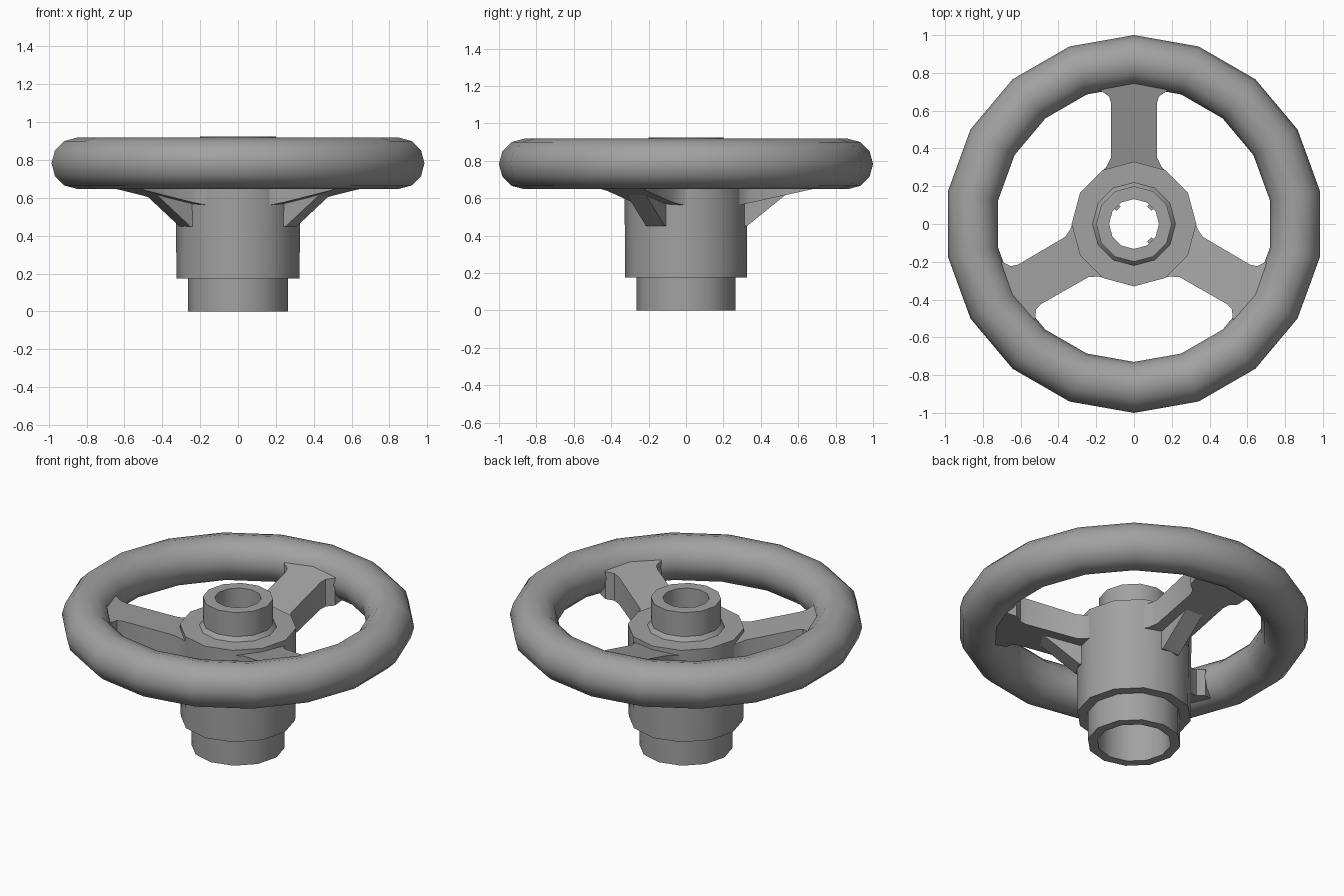
import bpy, bmesh, math
from mathutils import Matrix, Vector

cube = bpy.data.objects.get("Cube")
if cube:
    bpy.data.objects.remove(cube, do_unlink=True)

grey = bpy.data.materials.new("plain grey")
grey.use_nodes = True
colour = (0.36, 0.36, 0.36, 1)
grey.diffuse_color = colour
grey.node_tree.nodes["Principled BSDF"].inputs["Base Color"].default_value = colour


def finish(bm, name, angle=35):
    bmesh.ops.recalc_face_normals(bm, faces=bm.faces)
    mesh = bpy.data.meshes.new(name)
    bm.to_mesh(mesh)
    bm.free()
    mesh.materials.append(grey)
    obj = bpy.data.objects.new(name, mesh)
    bpy.context.collection.objects.link(obj)
    bpy.ops.object.select_all(action="DESELECT")
    obj.select_set(True)
    bpy.context.view_layer.objects.active = obj
    bpy.ops.object.shade_smooth_by_angle(angle=math.radians(angle))
    return obj


def revolve(name, profile, sides, angle=35):
    """Turn a closed (radius, z) profile about the z axis, a corner on +y."""
    bm = bmesh.new()
    rings = []
    for i in range(sides):
        a = math.pi / 2 + math.tau * i / sides
        rings.append([bm.verts.new((r * math.cos(a), r * math.sin(a), z))
                      for r, z in profile])
    n = len(profile)
    for i in range(sides):
        here, there = rings[i], rings[(i + 1) % sides]
        for j in range(n):
            k = (j + 1) % n
            bm.faces.new((here[j], there[j], there[k], here[k]))
    return finish(bm, name, angle)


# Rim
tube = [(0.865 + 0.135 * math.cos(math.tau * i / 12),
         0.783 + 0.135 * math.sin(math.tau * i / 12)) for i in range(12)]
revolve("rim", tube, 18, 50)

# Hub with stepped sleeve, top collar and through bore
revolve("hub", [(0.21, 0), (0.265, 0), (0.265, 0.175), (0.325, 0.175),
                (0.33, 0.75), (0.22, 0.75), (0.2, 0.775), (0.2, 0.925),
                (0.132, 0.925), (0.132, 0.6), (0.21, 0.6)], 12)


def turned(bm, name, angle):
    """Rotate a part built along +y to its place round the axis."""
    bm.transform(Matrix.Rotation(angle, 4, "Z"))
    finish(bm, name)


def spoke(name, angle):
    # Flared plan outline as (distance, half width), sloping up to the rim
    outline = [(0.27, 0.175), (0.305, 0.145), (0.35, 0.123), (0.64, 0.121),
               (0.675, 0.132), (0.705, 0.175), (0.8, 0.19)]
    bm = bmesh.new()
    sections = []
    for y, w in outline:
        top = 0.72 + 0.26 * (y - 0.3)
        low = 0.57 + 0.22 * (y - 0.32)
        sections.append([bm.verts.new(p) for p in
                         ((-w, y, low), (w, y, low), (w, y, top), (-w, y, top))])
    for a, b in zip(sections, sections[1:]):
        for j in range(4):
            k = (j + 1) % 4
            bm.faces.new((a[j], a[k], b[k], b[j]))
    bm.faces.new(sections[0])
    bm.faces.new(sections[-1])
    turned(bm, name, angle)


def gusset(name, angle):
    # Triangular stiffener between hub and spoke underside
    bm = bmesh.new()
    side = [bm.verts.new((-0.058, y, z)) for y, z in
            ((0.29, 0.45), (0.325, 0.45), (0.59, 0.665), (0.29, 0.62))]
    face = bm.faces.new(side)
    ext = bmesh.ops.extrude_face_region(bm, geom=[face])
    moved = [v for v in ext["geom"] if isinstance(v, bmesh.types.BMVert)]
    bmesh.ops.translate(bm, verts=moved, vec=Vector((0.116, 0, 0)))
    turned(bm, name, angle)


for label, deg in (("back", 0), ("right", 120), ("left", 240)):
    spoke(label + "_spoke", math.radians(deg))
    gusset(label + "_gusset", math.radians(deg))

# Small keys inside the bore
for i, deg in enumerate((-45, 45, 225)):
    bm = bmesh.new()
    bmesh.ops.create_cube(bm, size=1, matrix=Matrix.Translation((0, 0.128, 0.7))
                          @ Matrix.Diagonal((0.03, 0.025, 0.2, 1)))
    turned(bm, "bore_key_%d" % (i + 1), math.radians(deg))
